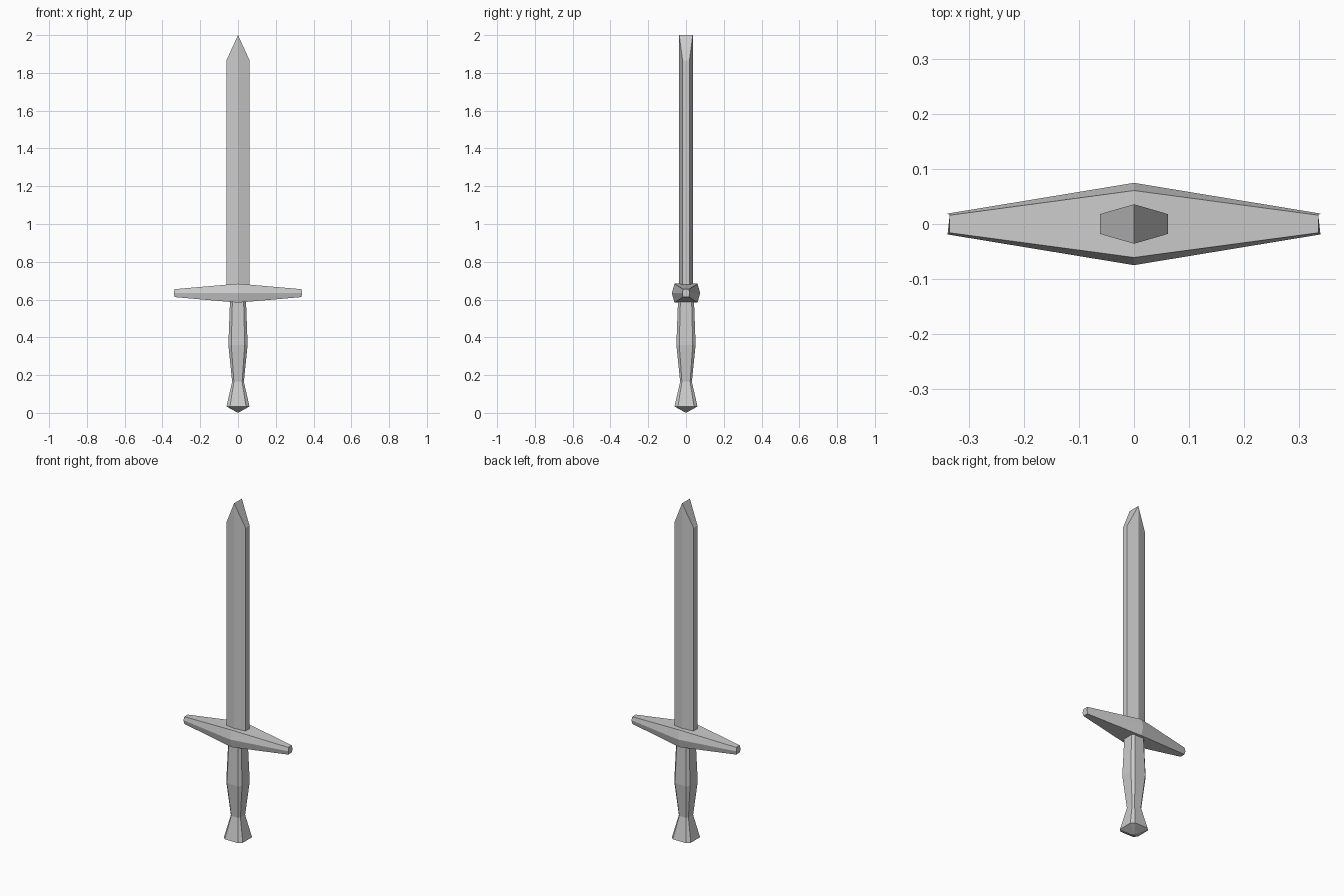
import bpy
import bmesh
from mathutils import Vector

old = bpy.data.objects.get("Cube")
if old:
    bpy.data.objects.remove(old, do_unlink=True)

# One plain grey metal for the whole sword
GREY = (0.6, 0.6, 0.6, 1.0)
metal = bpy.data.materials.new("grey_metal")
metal.use_nodes = True
metal.diffuse_color = GREY
for node in metal.node_tree.nodes:
    if node.type == 'BSDF_PRINCIPLED':
        node.inputs["Base Color"].default_value = GREY


def finish(name, bm):
    bmesh.ops.recalc_face_normals(bm, faces=bm.faces)
    mesh = bpy.data.meshes.new(name)
    bm.to_mesh(mesh)
    bm.free()
    mesh.materials.append(metal)
    obj = bpy.data.objects.new(name, mesh)
    bpy.context.collection.objects.link(obj)
    return obj


def loft(name, rings):
    """Skin equal-length rings of points and cap both ends."""
    bm = bmesh.new()
    loops = [[bm.verts.new(p) for p in ring] for ring in rings]
    count = len(loops[0])
    for low, high in zip(loops, loops[1:]):
        for i in range(count):
            j = (i + 1) % count
            bm.faces.new((low[i], low[j], high[j], high[i]))
    bm.faces.new(loops[0])
    bm.faces.new(loops[-1])
    bmesh.ops.remove_doubles(bm, verts=bm.verts, dist=0.0002)
    return finish(name, bm)


# Blade: hexagonal bar whose sides slope up to a chisel edge
W, RIDGE, SIDE = 0.062, 0.036, 0.018
BASE, SHOULDER, TIP = 0.63, 1.865, 2.0
outline = [(0, -RIDGE), (W, -SIDE), (W, SIDE), (0, RIDGE), (-W, SIDE), (-W, -SIDE)]
bm = bmesh.new()
low = [bm.verts.new((x, y, BASE)) for x, y in outline]
high = [bm.verts.new((x, y, SHOULDER if x else TIP)) for x, y in outline]
for i in range(6):
    j = (i + 1) % 6
    bm.faces.new((low[i], low[j], high[j], high[i]))
bm.faces.new(low)
bm.faces.new((high[0], high[1], high[2], high[3]))
bm.faces.new((high[3], high[4], high[5], high[0]))
finish("blade", bm)


# Crossguard: hexagonal section tapering from the middle to both ends
def guard_ring(x, y_mid, y_edge, half, slant=0.0):
    z = 0.634
    inner = x - slant
    return [(inner, -y_edge, z - half), (inner, y_edge, z - half), (x, y_mid, z),
            (inner, y_edge, z + half), (inner, -y_edge, z + half), (x, -y_mid, z)]


loft("crossguard", [
    guard_ring(-0.34, 0.019, 0.016, 0.021, -0.004),
    guard_ring(0, 0.075, 0.061, 0.05),
    guard_ring(0.34, 0.019, 0.016, 0.021, 0.004),
])


# Grip and pommel: squares with chamfered corners, swept along z
def grip_ring(r, z, flat=0.7):
    c = r * flat
    return [Vector((x, y, z)) for x, y in (
        (c, -r), (r, -c), (r, c), (c, r), (-c, r), (-r, c), (-r, -c), (-c, -r))]


loft("grip", [grip_ring(0.031, 0.165), grip_ring(0.051, 0.36), grip_ring(0.041, 0.63)])
loft("pommel", [grip_ring(0.0, 0.0), grip_ring(0.061, 0.034), grip_ring(0.031, 0.165)])
